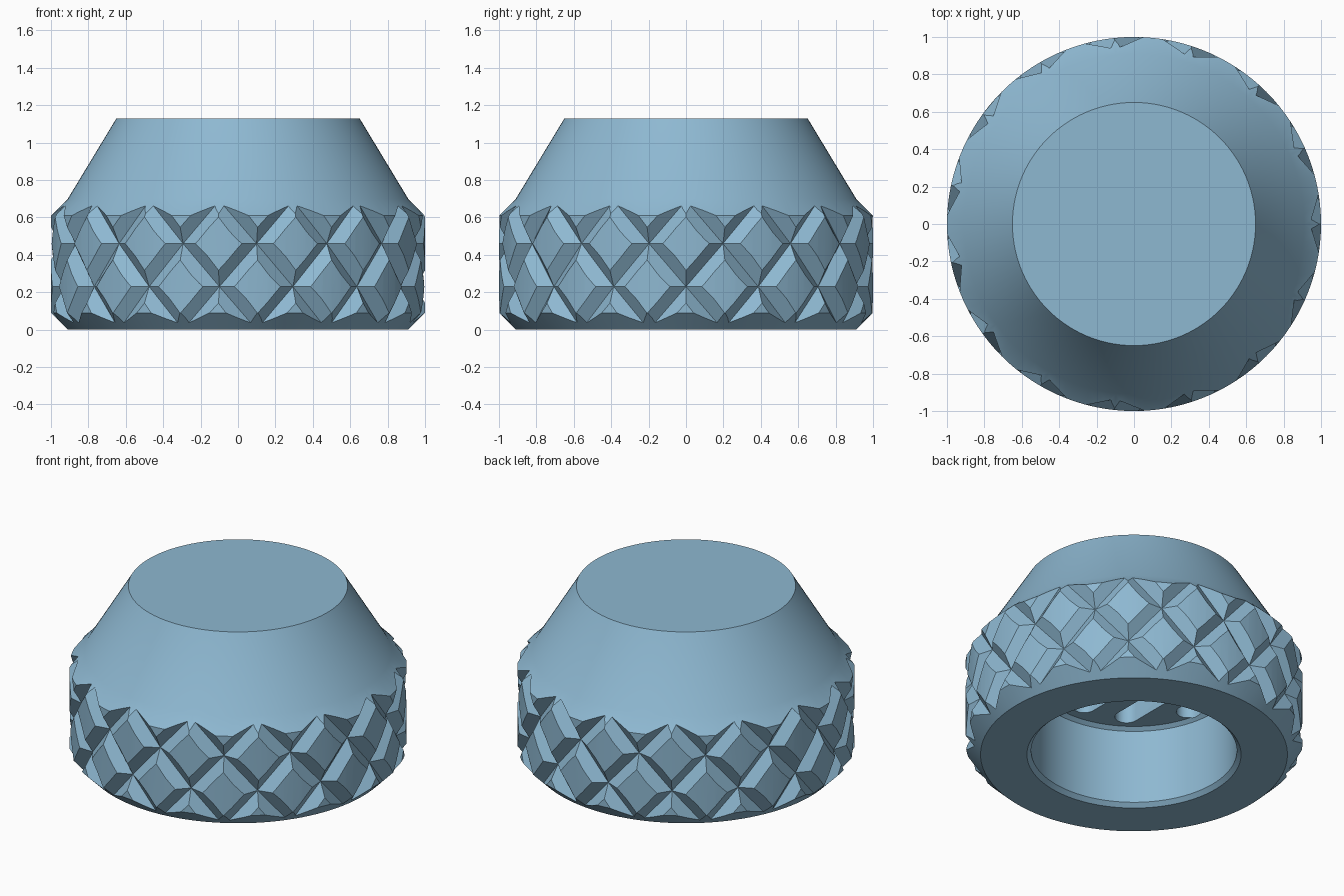
import bpy, bmesh, math

if "Cube" in bpy.data.objects:
    bpy.data.objects.remove(bpy.data.objects["Cube"])

STARTS = 15            # grooves in each direction
STEP = 0.23            # height between groove crossings
R_VALLEY, R_RIDGE, INNER = 0.95, 1.03, 0.39

mat = bpy.data.materials.new("soft_blue")
mat.diffuse_color = (0.27, 0.48, 0.64, 1)
mat.use_nodes = True
mat.node_tree.nodes["Principled BSDF"].inputs["Base Color"].default_value = mat.diffuse_color


def finish(bm, name):
    bmesh.ops.remove_doubles(bm, verts=bm.verts, dist=1e-5)
    bmesh.ops.recalc_face_normals(bm, faces=bm.faces)
    me = bpy.data.meshes.new(name)
    bm.to_mesh(me)
    bm.free()
    me.materials.append(mat)
    ob = bpy.data.objects.new(name, me)
    bpy.context.collection.objects.link(ob)
    return ob


def lathe(name, profile, segments):
    bm = bmesh.new()
    vs = [bm.verts.new((r, 0, z)) for r, z in profile]
    es = [bm.edges.new(p) for p in zip(vs, vs[1:])]
    bmesh.ops.spin(bm, geom=vs + es, cent=(0, 0, 0), axis=(0, 0, 1),
                   angle=math.tau, steps=segments, use_duplicate=False)
    return finish(bm, name)


def polar(r, deg, z):
    a = math.radians(deg)
    return (r * math.cos(a), r * math.sin(a), z)


def knurl_solid():
    """Closed drum made of raised diamonds with V grooves between them."""
    bm = bmesh.new()
    half = 180 / STARTS
    dirs = [(1, 0), (0, 1), (-1, 0), (0, -1)]
    for row in range(-1, 5):
        for k in range(STARTS):
            a = -96 + half * (2 * k + row % 2)
            z = row * STEP
            outer = [bm.verts.new(polar(R_VALLEY, a + half * u, z + STEP * v)) for u, v in dirs]
            inner = [bm.verts.new(polar(R_RIDGE, a + half * u * INNER, z + STEP * v * INNER))
                     for u, v in dirs]
            bm.faces.new(inner)
            for i in range(4):
                j = (i + 1) % 4
                bm.faces.new((outer[i], outer[j], inner[j], inner[i]))
    bmesh.ops.remove_doubles(bm, verts=bm.verts, dist=1e-4)
    # close both zigzag rims with fans
    rim = [e for e in bm.edges if e.is_boundary]
    top, bottom = bm.verts.new((0, 0, 2)), bm.verts.new((0, 0, -1))
    for e in rim:
        tip = top if e.verts[0].co.z > 0.4 else bottom
        bm.faces.new((e.verts[0], e.verts[1], tip))
    return finish(bm, "knurl_cutter")


def slot_solid(x, half_len, r, z0, z1):
    """Round-ended slot running along y."""
    bm = bmesh.new()
    pts = []
    for side in (1, -1):
        for i in range(13):
            a = math.radians(15 * i + (0 if side > 0 else 180))
            pts.append((x + r * math.cos(a), side * (half_len - r) + r * math.sin(a)))
    lo = [bm.verts.new((px, py, z0)) for px, py in pts]
    hi = [bm.verts.new((px, py, z1)) for px, py in pts]
    bm.faces.new(lo)
    bm.faces.new(hi)
    n = len(pts)
    for i in range(n):
        j = (i + 1) % n
        bm.faces.new((lo[i], lo[j], hi[j], hi[i]))
    return finish(bm, "slot_cutter")


def cut(target, cutter, operation):
    mod = target.modifiers.new("cut", 'BOOLEAN')
    mod.object, mod.operation, mod.solver = cutter, operation, 'EXACT'
    bpy.context.view_layer.objects.active = target
    bpy.ops.object.modifier_apply(modifier=mod.name)
    bpy.data.objects.remove(cutter, do_unlink=True)


# knob body: bevelled drum, tapered top, bore open from below
knob = lathe("knob_body", [
    (0, 1.13), (0.65, 1.13), (0.91, 0.70), (1, 0.61), (1, 0.09), (0.91, 0),
    (0.635, 0), (0.61, 0.025), (0.61, 0.51), (0.585, 0.53), (0, 0.53)], 120)

# diamond grip around the drum
cut(knob, knurl_solid(), 'INTERSECT')

# parallel slots in the bore ceiling
for x, half_len in ((0, 0.53), (0.27, 0.46), (-0.27, 0.46), (0.51, 0.18), (-0.51, 0.18)):
    cut(knob, slot_solid(x, half_len, 0.07, 0.4, 0.75), 'DIFFERENCE')

bpy.ops.object.select_all(action='DESELECT')
knob.select_set(True)
bpy.context.view_layer.objects.active = knob
bpy.ops.object.shade_smooth_by_angle(angle=math.radians(25))
